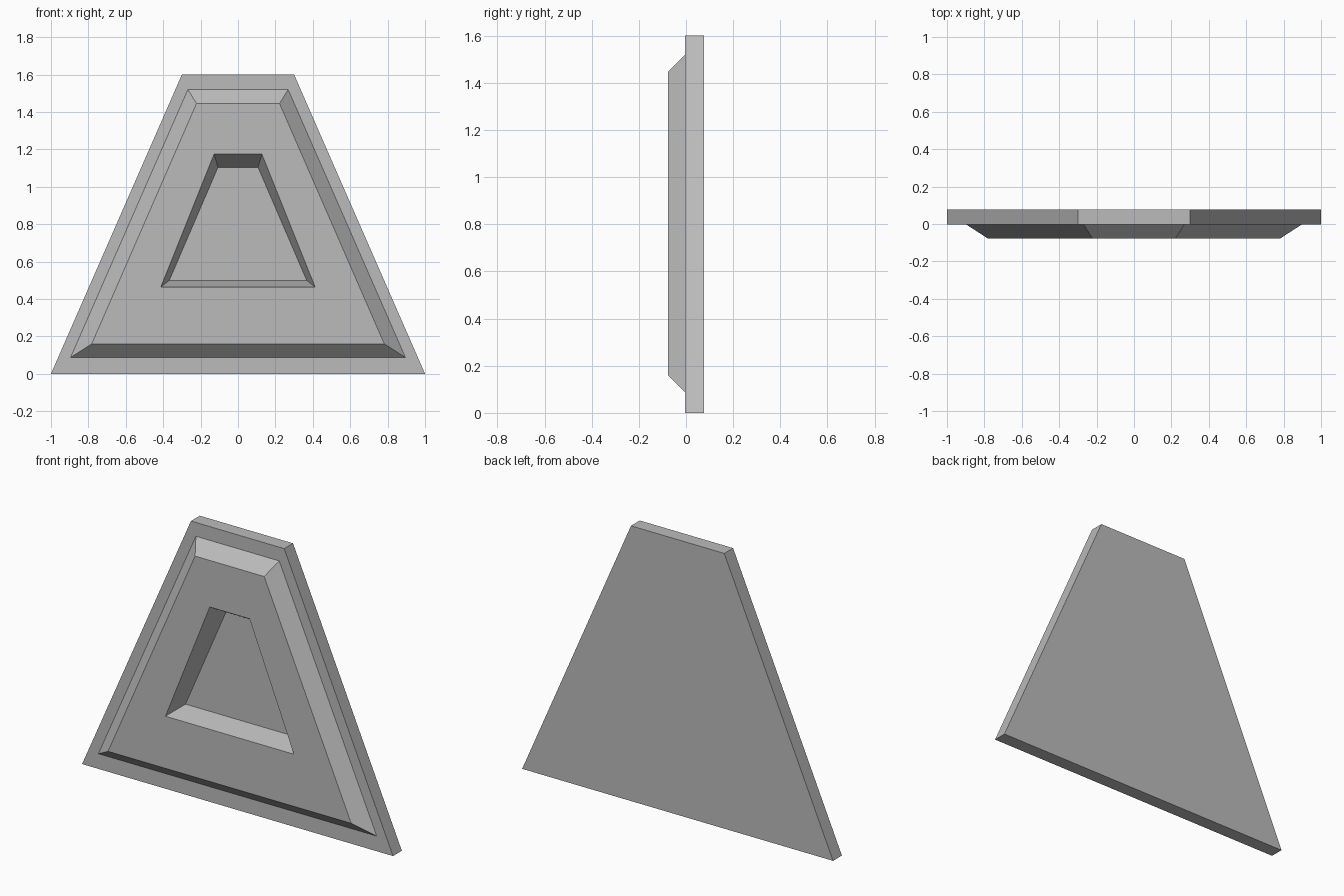
import bpy
import bmesh

cube = bpy.data.objects.get("Cube")
if cube:
    bpy.data.objects.remove(cube, do_unlink=True)

grey = bpy.data.materials.new("neutral grey")
grey.use_nodes = True
colour = (0.5, 0.5, 0.5, 1)
grey.diffuse_color = colour
grey.node_tree.nodes["Principled BSDF"].inputs["Base Color"].default_value = colour


def trapezoid(bm, y, bottom, top):
    """Ring of four corners; bottom and top are (half width, height)."""
    (bw, bz), (tw, tz) = bottom, top
    return [bm.verts.new(p) for p in
            ((-bw, y, bz), (bw, y, bz), (tw, y, tz), (-tw, y, tz))]


# Back slab, raised bevelled panel and sloped pocket, from back to pocket floor
profile = [
    (0.077, (1.0, 0.0), (0.3, 1.6)),
    (-0.004, (1.0, 0.0), (0.3, 1.6)),
    (-0.004, (0.895, 0.088), (0.268, 1.52)),
    (-0.077, (0.782, 0.16), (0.222, 1.445)),
    (-0.077, (0.413, 0.463), (0.128, 1.174)),
    (0.042, (0.367, 0.5), (0.107, 1.104)),
]
bm = bmesh.new()
rings = [trapezoid(bm, *section) for section in profile]
for a, b in zip(rings, rings[1:]):
    for i in range(4):
        j = (i + 1) % 4
        bm.faces.new((a[i], a[j], b[j], b[i]))
bm.faces.new(rings[0][::-1])
bm.faces.new(rings[-1])
bmesh.ops.recalc_face_normals(bm, faces=bm.faces)

mesh = bpy.data.meshes.new("trapezoid_panel")
bm.to_mesh(mesh)
bm.free()
mesh.materials.append(grey)
panel = bpy.data.objects.new("trapezoid_panel", mesh)
bpy.context.collection.objects.link(panel)
